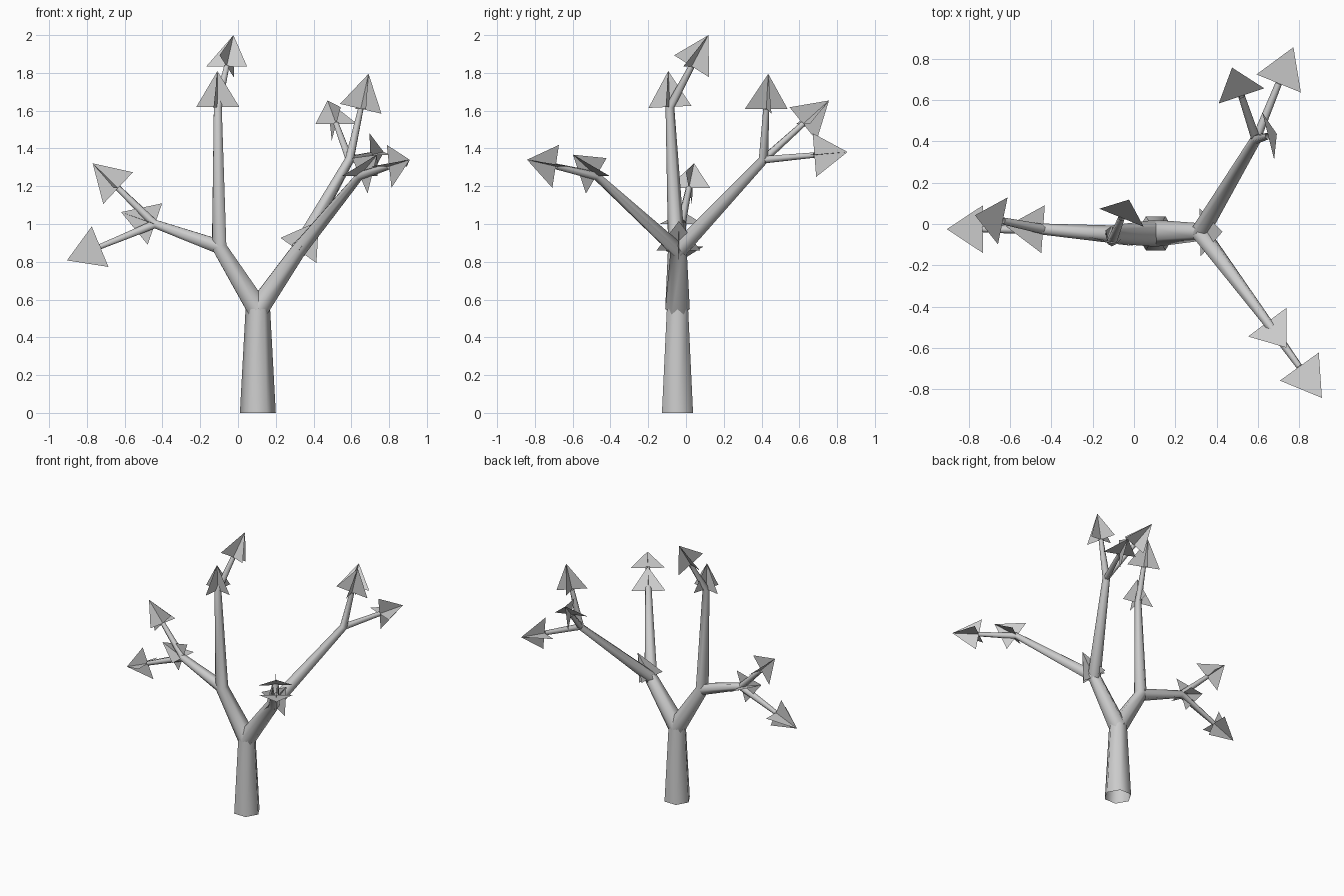
import bpy, bmesh, math
from mathutils import Vector

cube = bpy.data.objects.get("Cube")
if cube:
    bpy.data.objects.remove(cube, do_unlink=True)

grey = bpy.data.materials.new("pale_grey")
grey.use_nodes = True
colour = (0.6, 0.6, 0.6, 1)
grey.diffuse_color = colour
grey.node_tree.nodes["Principled BSDF"].inputs["Base Color"].default_value = colour

UP = Vector((0, 0, 1))
SIDES = 6


def finish(name, bm, smooth):
    mesh = bpy.data.meshes.new(name)
    bm.to_mesh(mesh)
    bm.free()
    mesh.materials.append(grey)
    for p in mesh.polygons:
        p.use_smooth = smooth
    obj = bpy.data.objects.new(name, mesh)
    bpy.context.collection.objects.link(obj)
    return obj


def side_axis(direction):
    side = direction.cross(UP)
    return side.normalized() if side.length > 0.001 else Vector((1, 0, 0))


def limb(name, points, radii):
    """Tapered six-sided tube along a path, with mitred bends."""
    pts = [Vector(p) for p in points]
    dirs = [(b - a).normalized() for a, b in zip(pts, pts[1:])]
    bm = bmesh.new()
    side, rings, last = side_axis(dirs[0]), [], None
    for i, (p, r) in enumerate(zip(pts, radii)):
        d = (dirs[max(i - 1, 0)] + dirs[min(i, len(dirs) - 1)]).normalized()
        if last:
            side = last.rotation_difference(d) @ side
        last = d
        other = d.cross(side)
        ring = []
        for k in range(SIDES):
            a = math.tau * k / SIDES
            ring.append(bm.verts.new(p + r * (math.cos(a) * side + math.sin(a) * other)))
        rings.append(ring)
    for low, high in zip(rings, rings[1:]):
        for k in range(SIDES):
            n = (k + 1) % SIDES
            bm.faces.new((low[k], low[n], high[n], high[k]))
    return finish(name, bm, True)


def leaf(name, start, end, half_width=0.116, length=0.19):
    """Two crossed triangles at the end of a branch, pointing along it."""
    start, end = Vector(start), Vector(end)
    d = (end - start).normalized()
    side = side_axis(d)
    bm = bmesh.new()
    for axis in (side, side.cross(d)):
        corners = (end - axis * half_width, end + axis * half_width, end + d * length)
        bm.faces.new([bm.verts.new(c) for c in corners])
    return finish(name, bm, False)


# Branching points
root = (0.105, -0.045, 0)
fork = (0.105, -0.045, 0.55)
left_fork = (-0.10, -0.05, 0.88)
left_top = (-0.107, -0.085, 1.62)
left_tip = (-0.06, 0.03, 1.835)
side_fork = (-0.44, -0.025, 1.0)
side_low_tip = (-0.73, -0.025, 0.88)
side_high_tip = (-0.635, 0.015, 1.19)
right_fork = (0.32, -0.04, 0.86)
front_bend = (0.645, -0.475, 1.255)
front_tip = (0.80, -0.69, 1.305)
back_fork = (0.59, 0.41, 1.34)
back_high_tip = (0.65, 0.425, 1.61)
back_left_tip = (0.52, 0.62, 1.53)
back_right_tip = (0.70, 0.68, 1.365)

# Trunk and limbs
limb("trunk", (root, fork), (0.095, 0.065))
limb("left_limb", (fork, left_fork, left_top, left_tip), (0.065, 0.045, 0.024, 0.016))
limb("side_bough", (left_fork, side_fork, side_low_tip), (0.043, 0.027, 0.016))
limb("side_twig", (side_fork, side_high_tip), (0.024, 0.017))
limb("right_limb", (fork, right_fork, front_bend, front_tip), (0.065, 0.046, 0.024, 0.016))
limb("back_bough", (right_fork, back_fork, back_high_tip), (0.045, 0.026, 0.016))
limb("back_left_twig", (back_fork, back_left_tip), (0.022, 0.016))
limb("back_right_twig", (back_fork, back_right_tip), (0.022, 0.016))

# Leaves
stems = {
    "left_top_leaf": (left_fork, left_top),
    "left_tip_leaf": (left_top, left_tip),
    "side_fork_leaf": (left_fork, side_fork),
    "side_low_leaf": (side_fork, side_low_tip),
    "side_high_leaf": (side_fork, side_high_tip),
    "right_fork_leaf": (fork, right_fork),
    "front_bend_leaf": (right_fork, front_bend),
    "front_tip_leaf": (front_bend, front_tip),
    "back_high_leaf": (back_fork, back_high_tip),
    "back_left_leaf": (back_fork, back_left_tip),
    "back_right_leaf": (back_fork, back_right_tip),
}
for name, (start, end) in stems.items():
    leaf(name, start, end)
